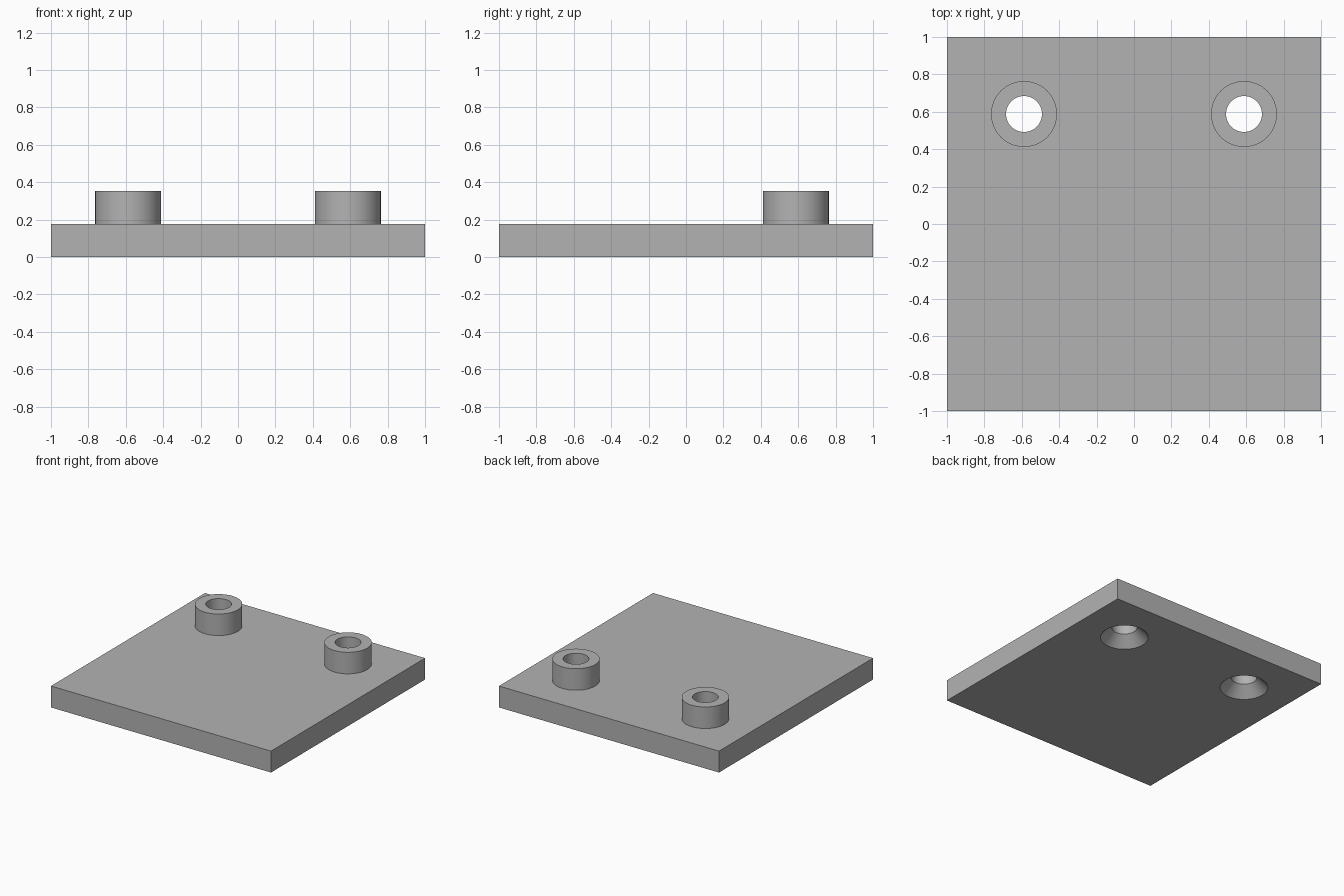
import bpy
import bmesh
import math

cube = bpy.data.objects.get("Cube")
if cube:
    bpy.data.objects.remove(cube, do_unlink=True)

PLATE_T = 0.176      # plate thickness
BOSS_TOP = 0.353     # height of boss rim
BOSS_R = 0.176
HOLE_R = 0.096
SINK_R = 0.18        # countersink mouth radius
SINK_D = SINK_R - HOLE_R
OFFSET = 0.588       # boss distance from the centre lines
SIDES = 64

grey = bpy.data.materials.new("plain grey")
grey.use_nodes = True
colour = (0.45, 0.45, 0.45, 1)
grey.diffuse_color = colour
grey.node_tree.nodes["Principled BSDF"].inputs["Base Color"].default_value = colour


def lathe(name, profile, x, y):
    """Solid of revolution from (radius, z) points, capped at both ends."""
    bm = bmesh.new()
    rings = []
    for r, z in profile:
        angles = [2 * math.pi * i / SIDES for i in range(SIDES)]
        rings.append([bm.verts.new((r * math.cos(a), r * math.sin(a), z)) for a in angles])
    for low, high in zip(rings, rings[1:]):
        for i in range(SIDES):
            j = (i + 1) % SIDES
            bm.faces.new((low[i], low[j], high[j], high[i]))
    bm.faces.new(rings[0][::-1])
    bm.faces.new(rings[-1])
    mesh = bpy.data.meshes.new(name)
    bm.to_mesh(mesh)
    bm.free()
    mesh.materials.append(grey)
    obj = bpy.data.objects.new(name, mesh)
    obj.location = (x, y, 0)
    bpy.context.collection.objects.link(obj)
    return obj


def combine(target, tool, operation):
    """Apply a boolean to the target and discard the tool."""
    mod = target.modifiers.new(operation.lower(), "BOOLEAN")
    mod.operation = operation
    mod.solver = "EXACT"
    mod.object = tool
    bpy.context.view_layer.objects.active = target
    bpy.ops.object.modifier_apply(modifier=mod.name)
    bpy.data.objects.remove(tool, do_unlink=True)


# Square base plate
bpy.ops.mesh.primitive_cube_add(size=1, location=(0, 0, PLATE_T / 2))
plate = bpy.context.object
plate.name = "mounting_plate"
plate.scale = (2, 2, PLATE_T)
bpy.ops.object.transform_apply(location=True, scale=True)
plate.data.materials.append(grey)

for side in (-1, 1):
    # Raised boss, sunk into the plate so that it joins cleanly
    boss = lathe("boss", [(BOSS_R, PLATE_T / 2), (BOSS_R, BOSS_TOP)], side * OFFSET, OFFSET)
    combine(plate, boss, "UNION")
    # Through hole with a conical countersink underneath
    over = 0.05
    hole = lathe("screw_hole", [(SINK_R + over, -over), (HOLE_R, SINK_D),
                                (HOLE_R, BOSS_TOP + over)], side * OFFSET, OFFSET)
    combine(plate, hole, "DIFFERENCE")

# Smooth round walls, sharp edges
bpy.ops.object.select_all(action="DESELECT")
plate.select_set(True)
bpy.context.view_layer.objects.active = plate
bpy.ops.object.shade_smooth_by_angle(angle=math.radians(30))
